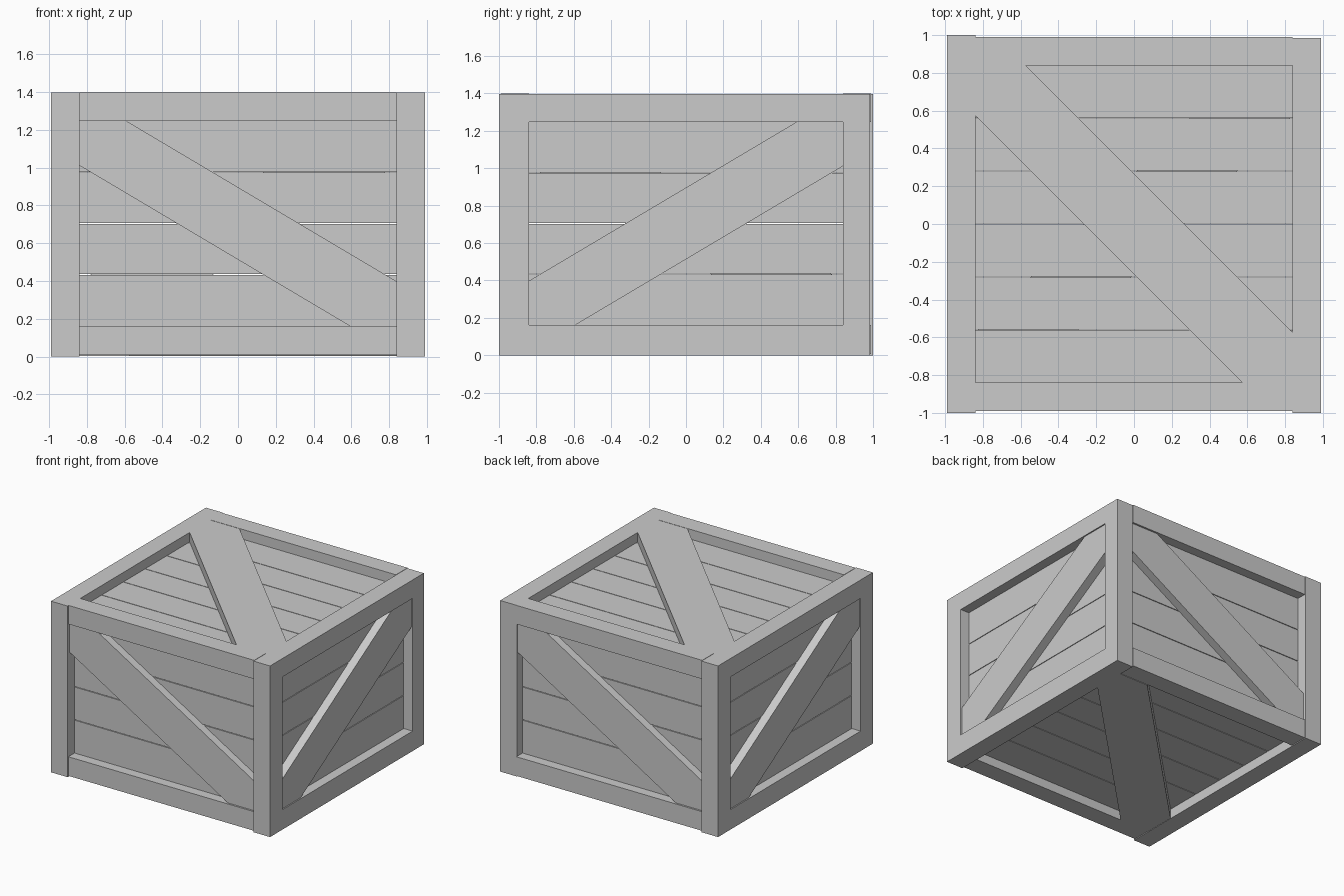
import bpy, bmesh
from mathutils import Vector

if "Cube" in bpy.data.objects:
    bpy.data.objects.remove(bpy.data.objects["Cube"])

H = 1.4          # crate height
W = 0.15         # frame beam width
DEPTH = 0.08     # panel recess
GAP = 0.005      # seam between planks


def mesh_object(name, bm):
    bmesh.ops.recalc_face_normals(bm, faces=bm.faces)
    me = bpy.data.meshes.new(name)
    bm.to_mesh(me)
    bm.free()
    ob = bpy.data.objects.new(name, me)
    bpy.context.collection.objects.link(ob)
    return ob


def box(name, x, y, z):
    bm = bmesh.new()
    bmesh.ops.create_cube(bm, size=1)
    for v in bm.verts:
        v.co = Vector([(r[0] + r[1]) / 2 + c * (r[1] - r[0])
                       for r, c in zip((x, y, z), v.co)])
    return mesh_object(name, bm)


def prism(name, points, place, near, far):
    """Extrude a 2D outline between two depths of a crate side."""
    bm = bmesh.new()
    a = [bm.verts.new(place(u, v, near)) for u, v in points]
    b = [bm.verts.new(place(u, v, far)) for u, v in points]
    bm.faces.new(a)
    bm.faces.new(b[::-1])
    n = len(points)
    for i in range(n):
        bm.faces.new((a[i], a[(i + 1) % n], b[(i + 1) % n], b[i]))
    return mesh_object(name, bm)


# Left and right frames: corner posts and side rails
for side, s, y0, y1 in (("left", -1, -1.0, 1.0), ("right", 1, -1.0, 0.985)):
    xs = sorted((s * 0.84, s * 0.99))
    box(side + "_front_post", xs, (y0, -0.84), (0, H - 0.002))
    box(side + "_back_post", xs, (0.84, y1), (0, H - 0.002))
    box(side + "_bottom_rail", xs, (-0.84, 0.84), (0, 0.163))
    box(side + "_top_rail", xs, (-0.84, 0.84), (1.247, H - 0.002))

# Front and back rails, set in slightly from the posts
for side, s in (("front", -1), ("back", 1)):
    ys = sorted((s * 0.84, s * 0.99))
    box(side + "_bottom_rail", (-0.84, 0.84), ys, (0.007, 0.163))
    box(side + "_top_rail", (-0.84, 0.84), ys, (1.247, H))

# Sides: placement of (along, across, depth), across range, plank count,
# diagonal direction (1 rises with the along axis), brace inset
sides = {
    "front": (lambda u, v, d: (u, -0.99 + d, v), 0.163, 1.247, 4, -1, 0.015),
    "back": (lambda u, v, d: (u, 0.99 - d, v), 0.163, 1.247, 4, 1, 0.015),
    "right": (lambda u, v, d: (0.99 - d, u, v), 0.163, 1.247, 4, 1, 0.01),
    "left": (lambda u, v, d: (-0.99 + d, u, v), 0.163, 1.247, 4, -1, 0.01),
    "top": (lambda u, v, d: (u, v, H - d), -0.84, 0.84, 6, -1, 0.002),
    "bottom": (lambda u, v, d: (u, v, d), -0.84, 0.84, 6, 1, 0.003),
}
for name, (place, lo, hi, count, s, inset) in sides.items():
    # Plank panel
    step = (hi - lo) / count
    for i in range(count):
        a = lo + i * step + (GAP / 2 if i else 0)
        b = lo + (i + 1) * step - (GAP / 2 if i < count - 1 else 0)
        prism(f"{name}_plank_{i + 1}",
              [(-0.84, a), (0.84, a), (0.84, b), (-0.84, b)],
              place, DEPTH, DEPTH + 0.05)
    # Diagonal brace with ends trimmed to the frame corners
    cu = 0.265 if count == 6 else 0.25
    cv = 0.265 if count == 6 else 0.235
    outline = [(-0.84, lo), (-0.84 + cu, lo), (0.84, hi - cv),
               (0.84, hi), (0.84 - cu, hi), (-0.84, lo + cv)]
    prism(name + "_brace", [(s * u, v) for u, v in outline],
          place, inset, DEPTH)
